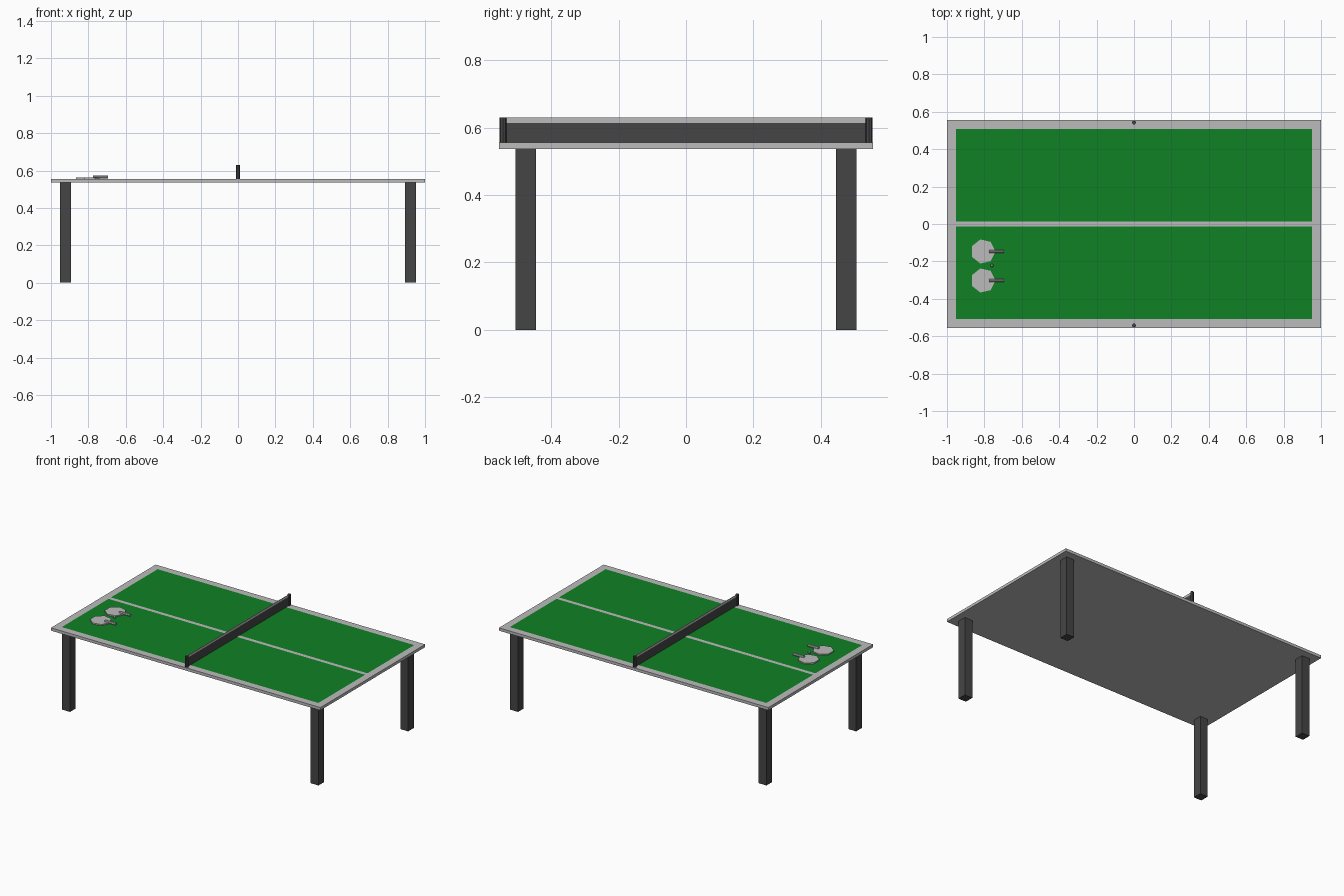
import bpy, bmesh, math

if "Cube" in bpy.data.objects:
    bpy.data.objects.remove(bpy.data.objects["Cube"])


def material(name, color):
    m = bpy.data.materials.new(name)
    m.diffuse_color = color
    m.use_nodes = True
    m.node_tree.nodes["Principled BSDF"].inputs["Base Color"].default_value = m.diffuse_color
    return m


GREEN = material("green_paint", (0.005, 0.22, 0.018, 1))
LIGHT = material("light_grey", (0.5, 0.5, 0.5, 1))
DARK = material("dark_grey", (0.06, 0.06, 0.06, 1))


def finish(bm, name, *mats):
    bmesh.ops.recalc_face_normals(bm, faces=bm.faces)
    me = bpy.data.meshes.new(name)
    bm.to_mesh(me)
    bm.free()
    ob = bpy.data.objects.new(name, me)
    bpy.context.collection.objects.link(ob)
    for m in mats:
        me.materials.append(m)
    return ob


def box(name, lo, hi, mat):
    bm = bmesh.new()
    bmesh.ops.create_cube(bm, size=1)
    for v in bm.verts:
        v.co = [(a + b) / 2 + c * (b - a) for a, b, c in zip(lo, hi, v.co)]
    return finish(bm, name, mat)


def cylinder(name, loc, r, depth, sides, mat, rot=(0, 0, 0)):
    bm = bmesh.new()
    bmesh.ops.create_cone(bm, cap_ends=True, segments=sides,
                          radius1=r, radius2=r, depth=depth)
    ob = finish(bm, name, mat)
    ob.location, ob.rotation_euler = loc, rot
    return ob


BOTTOM, TOP, NET_TOP = 0.536, 0.555, 0.629

# Table top: gridded slab with two green playing fields, border and centre line
xs = [-1, -0.952, 0.952, 1]
ys = [-0.555, -0.508, -0.013, 0.013, 0.508, 0.555]
bm = bmesh.new()
grid = [[bm.verts.new((x, y, BOTTOM)) for y in ys] for x in xs]
for i in range(len(xs) - 1):
    for j in range(len(ys) - 1):
        bm.faces.new((grid[i][j], grid[i + 1][j], grid[i + 1][j + 1], grid[i][j + 1]))
ext = bmesh.ops.extrude_face_region(bm, geom=bm.faces[:], use_keep_orig=True)
for g in ext["geom"]:
    if isinstance(g, bmesh.types.BMVert):
        g.co.z = TOP
for f in bm.faces:
    c = f.calc_center_median()
    if c.z > TOP - 1e-4 and abs(c.x) < 0.95 and 0.02 < abs(c.y) < 0.5:
        f.material_index = 1
finish(bm, "table_top", LIGHT, GREEN)

# Legs
for sx, end in ((-1, "left"), (1, "right")):
    for sy, side in ((-1, "front"), (1, "back")):
        x, y = sx * 0.922, sy * 0.475
        box(f"{side}_{end}_leg", (x - 0.029, y - 0.03, 0),
            (x + 0.029, y + 0.03, BOTTOM), DARK)

# Net with light top tape and two posts
box("net", (-0.001, -0.54, TOP), (0.001, 0.54, 0.614), DARK)
box("net_tape", (-0.001, -0.54, 0.614), (0.001, 0.54, NET_TOP), LIGHT)
for sy, side in ((-1, "front"), (1, "back")):
    cylinder(f"{side}_net_post", (0, sy * 0.542, (TOP + NET_TOP) / 2),
             0.0105, NET_TOP - TOP, 8, DARK)

# Two paddles: seven-sided blade and round handle
for n, y in enumerate((-0.147, -0.302), 1):
    cylinder(f"paddle_blade_{n}", (-0.807, y, TOP + 0.004), 0.066, 0.008, 7,
             LIGHT, (0, 0, -math.pi / 2))
    cylinder(f"paddle_handle_{n}", (-0.735, y, 0.565), 0.009, 0.078, 8,
             LIGHT, (0, math.pi / 2, 0))

# Ball
bm = bmesh.new()
bmesh.ops.create_uvsphere(bm, u_segments=8, v_segments=6, radius=0.009)
finish(bm, "ball", LIGHT).location = (-0.76, -0.222, TOP + 0.009)
